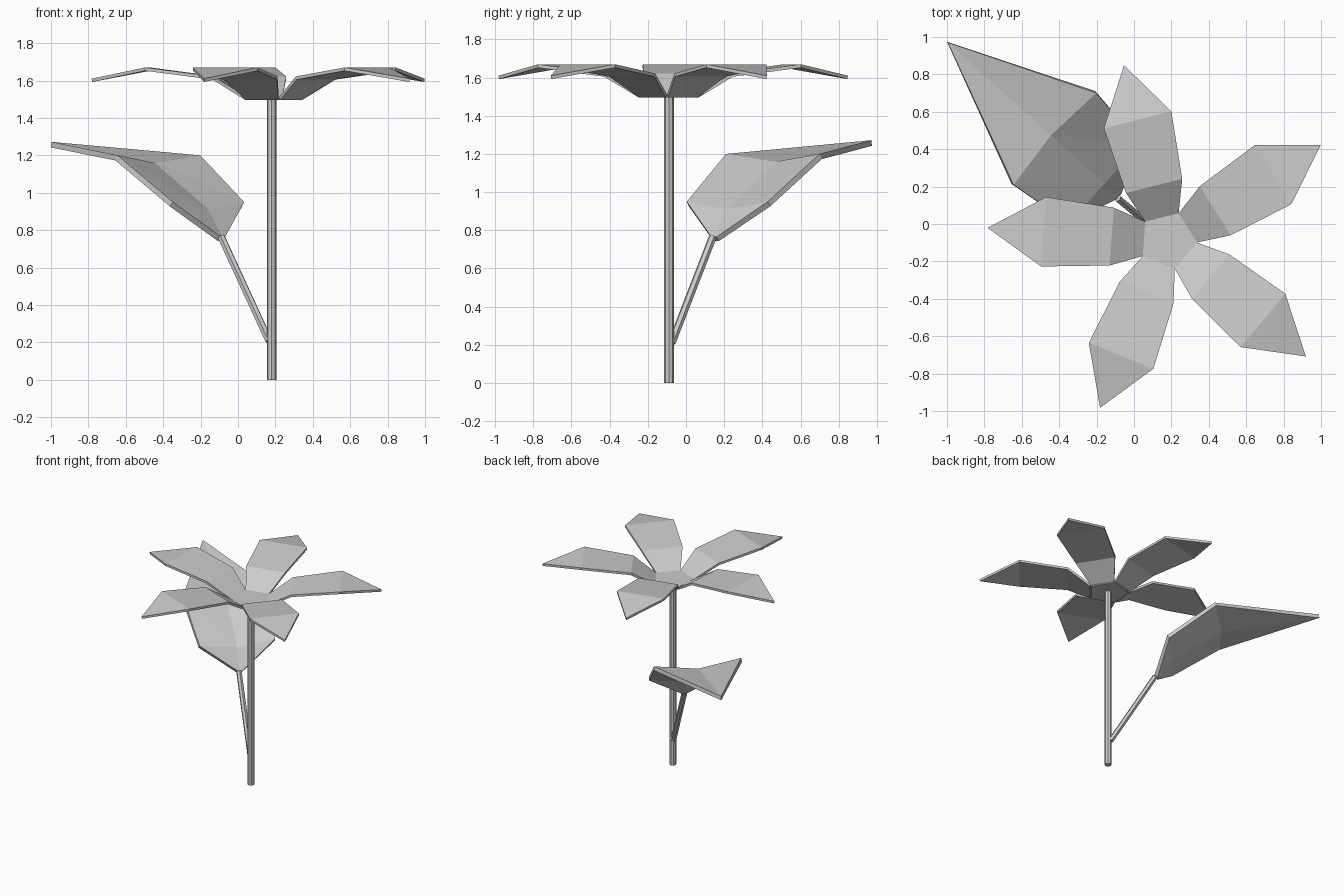
import bpy, math
from mathutils import Vector, Matrix

if "Cube" in bpy.data.objects:
    bpy.data.objects.remove(bpy.data.objects["Cube"])

CX, CY = 0.18, -0.088  # stem axis


def make(name, verts, faces, angle=0.0, thickness=0.0):
    me = bpy.data.meshes.new(name)
    rot = Matrix.Translation((CX, CY, 0)) @ Matrix.Rotation(math.radians(angle), 4, 'Z')
    me.from_pydata([rot @ Vector(v) for v in verts], [], faces)
    ob = bpy.data.objects.new(name, me)
    bpy.context.collection.objects.link(ob)
    if thickness:
        m = ob.modifiers.new("thickness", 'SOLIDIFY')
        m.thickness = thickness
        m.offset = -1
    return ob


def rod(name, a, b, r, sides):
    a, b = Vector(a), Vector(b)
    bpy.ops.mesh.primitive_cylinder_add(vertices=sides, radius=r, depth=(b - a).length,
                                        location=(a + b) / 2)
    ob = bpy.context.object
    ob.name = name
    ob.rotation_mode = 'QUATERNION'
    ob.rotation_quaternion = (b - a).to_track_quat('Z', 'Y')


# Stem and leaf stalk
rod("stem", (CX, CY, 0), (CX, CY, 1.5), 0.026, 8)
rod("leaf_stalk", (0.165, -0.075, 0.21), (-0.09, 0.14, 0.765), 0.021, 6)

# Pentagonal flower centre
n = 5
ring = [(0.157 * math.cos(2 * math.pi * i / n), 0.157 * math.sin(2 * math.pi * i / n))
        for i in range(n)]
verts = [(x, y, z) for z in (1.495, 1.513) for x, y in ring]
faces = [(4, 3, 2, 1, 0), (5, 6, 7, 8, 9)]
faces += [(i, (i + 1) % n, (i + 1) % n + n, i + n) for i in range(n)]
make("flower_centre", verts, faces, -4)

# Five petals: (distance, half width, height) stations ending in a tip
stations = [(0.127, 0.092, 1.512), (0.30, 0.155, 1.622), (0.665, 0.186, 1.67)]
petal = [(u, s * w, z) for u, w, z in stations for s in (-1, 1)] + [(0.965, 0, 1.61)]
for k in range(5):
    make(f"petal_{k + 1}", petal,
         [(0, 2, 3, 1), (2, 4, 5, 3), (4, 6, 5)], 32 + 72 * k, 0.018)

# Large folded leaf: (distance, half width, rim height, midrib height)
rows = [(0.35, 0.018, 0.765, 0.76), (0.454, 0.285, 0.95, 0.91), (0.811, 0.33, 1.20, 1.16)]
leaf = []
for u, w, zr, zm in rows:
    um = 0.84 if u > 0.8 else u
    leaf += [(u, -w, zr), (um, 0, zm), (u, w, zr)]
leaf.append((1.583, 0, 1.272))
faces = []
for r in (0, 3):
    faces += [(r, r + 3, r + 4), (r, r + 4, r + 1), (r + 1, r + 4, r + 5), (r + 1, r + 5, r + 2)]
faces += [(6, 9, 7), (7, 9, 8)]
make("leaf", leaf, faces, 138, 0.03)
